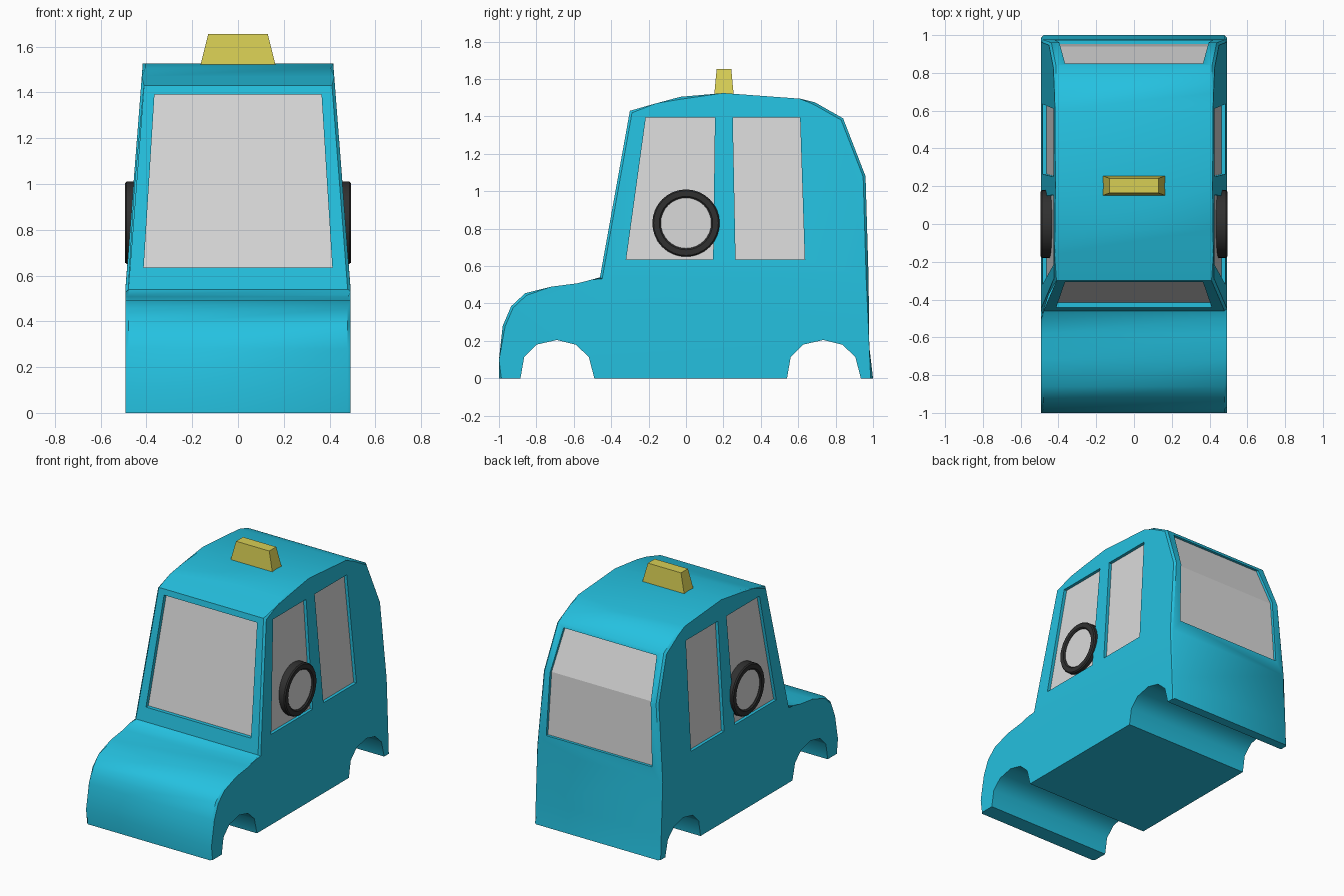
import bpy, bmesh, math
from mathutils import Vector

if "Cube" in bpy.data.objects:
    bpy.data.objects.remove(bpy.data.objects["Cube"])


def material(name, rgb):
    m = bpy.data.materials.new(name)
    m.diffuse_color = (*rgb, 1)
    m.use_nodes = True
    m.node_tree.nodes["Principled BSDF"].inputs["Base Color"].default_value = m.diffuse_color
    return m


BLUE = material("body blue", (0.018, 0.53, 0.74))
GLASS = material("window grey", (0.70, 0.70, 0.70))
YELLOW = material("sign yellow", (0.68, 0.62, 0.09))
RUBBER = material("tyre black", (0.03, 0.03, 0.03))


def finish(name, bm, mat):
    bmesh.ops.recalc_face_normals(bm, faces=bm.faces)
    me = bpy.data.meshes.new(name)
    bm.to_mesh(me)
    bm.free()
    ob = bpy.data.objects.new(name, me)
    bpy.context.collection.objects.link(ob)
    me.materials.append(mat)
    return ob


def activate(ob):
    bpy.ops.object.select_all(action='DESELECT')
    ob.select_set(True)
    bpy.context.view_layer.objects.active = ob


def smooth(ob, deg):
    activate(ob)
    bpy.ops.object.shade_smooth_by_angle(angle=math.radians(deg))


def half_width(z):
    # straight below the waist, leaning inwards above it
    return 0.492 - max(0, z - 0.54) * 0.077


def slab(name, rows, direction, inner, outer, mat):
    """Solid strip of paired points, spanning two depths along a direction."""
    bm = bmesh.new()
    d = Vector(direction)
    grid = [[bm.verts.new(Vector(p) + d * o) for p in row for o in (inner, outer)] for row in rows]
    for a, b in zip(grid, grid[1:]):
        for i, j in ((0, 1), (1, 3), (3, 2), (2, 0)):
            bm.faces.new((a[i], a[j], b[j], b[i]))
    for r in (grid[0], grid[-1]):
        bm.faces.new((r[0], r[1], r[3], r[2]))
    return finish(name, bm, mat)


# Body side outline (y, z): upper cabin part, then lower part with wheel arches
cabin = [(-0.46, 0.54), (-0.30, 1.43), (-0.16, 1.47), (-0.03, 1.505), (0.20, 1.525),
         (0.61, 1.495), (0.69, 1.475), (0.84, 1.39), (0.96, 1.08), (0.976, 0.54)]


def arch(cy):
    return [(cy + dy, z) for dy, z in ((0.2, 0), (0.17, 0.115), (0.10, 0.18), (0, 0.205),
                                       (-0.11, 0.18), (-0.175, 0.115), (-0.195, 0))]


tail = [(0.98, 0.17), (1.0, 0.0)]
nose = [(-1.0, 0.0), (-1.0, 0.10), (-0.98, 0.28), (-0.935, 0.385), (-0.86, 0.455),
        (-0.72, 0.49), (-0.58, 0.508), (-0.50, 0.515)]
outline = cabin + tail + arch(0.735) + arch(-0.69) + nose
n, c = len(outline), len(cabin)

bm = bmesh.new()
sides = [[bm.verts.new((s * half_width(z), y, z)) for y, z in outline] for s in (-1, 1)]
for v in sides:
    bm.faces.new(v[:c])
    bm.faces.new([v[0]] + v[c - 1:])
for i in range(n):
    j = (i + 1) % n
    bm.faces.new((sides[0][i], sides[0][j], sides[1][j], sides[1][i]))

# Chamfer the outer rim, leaving the underside and arches crisp
under = range(c + 1, n - len(nose))
rim = [bm.edges.get((v[i], v[(i + 1) % n])) for v in sides for i in range(n) if i not in under]
bmesh.ops.bevel(bm, geom=rim, offset=0.013, segments=1, affect='EDGES', clamp_overlap=True)
body = finish("car_body", bm, BLUE)

# Window outlines as rows of paired points
windows = []
side_windows = {"front_door": (-0.32, 0.145, -0.215, 0.155),
                "back_door": (0.265, 0.635, 0.25, 0.61)}
for label, s in (("left", 1), ("right", -1)):
    for part, (b0, b1, t0, t1) in side_windows.items():
        lo, hi = s * half_width(0.635), s * half_width(1.395)
        rows = [[(lo, b0, 0.635), (lo, b1, 0.635)], [(hi, t0, 1.395), (hi, t1, 1.395)]]
        windows.append((f"{label}_{part}_window", rows, (s, 0, 0), 0.025))
windows.append(("windshield", [[(s * x, y, z) for s in (-1, 1)] for x, y, z in
                ((0.412, -0.443, 0.635), (0.365, -0.307, 1.39))], (0, -1, 0), 0.03))
windows.append(("rear_window", [[(s * x, y, z) for s in (-1, 1)] for x, y, z in
                ((0.415, 0.973, 0.635), (0.395, 0.96, 1.08), (0.365, 0.85, 1.365))], (0, 1, 0), 0.022))

# Recess each window into the body and lay a pane at the bottom of it
for name, rows, direction, depth in windows:
    cutter = slab(name + "_cutter", rows, direction, -depth, 0.1, BLUE)
    cutter.hide_render = True
    mod = body.modifiers.new("recess", 'BOOLEAN')
    mod.operation, mod.solver, mod.object = 'DIFFERENCE', 'EXACT', cutter
    activate(body)
    bpy.ops.object.modifier_apply(modifier=mod.name)
    bpy.data.objects.remove(cutter)
    slab(name, rows, direction, -depth - 0.004, 0.003 - depth, GLASS)
smooth(body, 41)

# Roof sign
bm = bmesh.new()
bmesh.ops.create_cube(bm, size=1)
for v in bm.verts:
    top = v.co.z > 0
    v.co = ((0.26 if top else 0.33) * v.co.x, 0.203 + (0.078 if top else 0.104) * v.co.y,
            1.655 if top else 1.515)
finish("roof_sign", bm, YELLOW)

# Round wheels set into the front door windows
SEG = 32
tyre_profile = [(0.135, 0.40), (0.18, 0.40), (0.18, 0.486), (0.173, 0.494), (0.143, 0.494), (0.135, 0.486)]
for label, s in (("left", 1), ("right", -1)):
    bm = bmesh.new()
    rings = [[bm.verts.new((s * x, r * math.cos(a), 0.83 + r * math.sin(a))) for r, x in tyre_profile]
             for a in (2 * math.pi * k / SEG for k in range(SEG))]
    m = len(tyre_profile)
    for k in range(SEG):
        p, q = rings[k], rings[(k + 1) % SEG]
        for i in range(m):
            bm.faces.new((p[i], p[(i + 1) % m], q[(i + 1) % m], q[i]))
    smooth(finish(label + "_tyre", bm, RUBBER), 35)

    bm = bmesh.new()
    bmesh.ops.create_cone(bm, cap_ends=True, segments=SEG, radius1=0.136, radius2=0.136, depth=0.08)
    for v in bm.verts:
        v.co = (s * (0.442 + v.co.z), v.co.x, 0.83 + v.co.y)
    smooth(finish(label + "_wheel_hub", bm, GLASS), 35)
